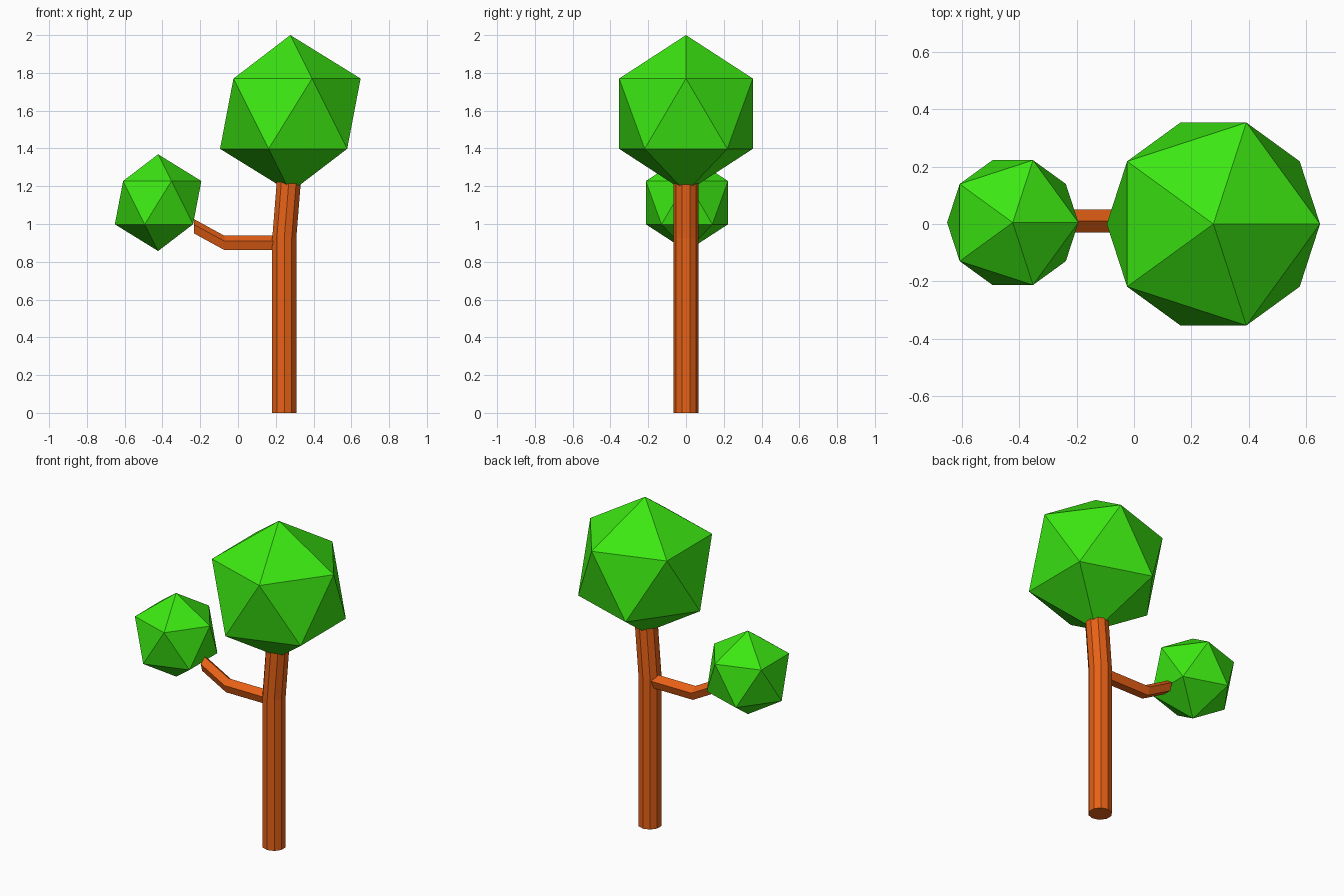
import bpy, bmesh, math
from mathutils import Vector

if "Cube" in bpy.data.objects:
    bpy.data.objects.remove(bpy.data.objects["Cube"])


def material(name, color):
    m = bpy.data.materials.new(name)
    m.diffuse_color = (*color, 1)
    m.use_nodes = True
    m.node_tree.nodes["Principled BSDF"].inputs["Base Color"].default_value = m.diffuse_color
    return m


bark = material("bark", (0.80, 0.12, 0.008))
leaf = material("leaf", (0.045, 0.80, 0.006))


def loft(name, path, section, mat):
    """Sweep a fixed, unrotated cross-section through the path points."""
    bm = bmesh.new()
    rings = [[bm.verts.new(Vector(p) + s) for s in section] for p in path]
    n = len(section)
    for a, b in zip(rings, rings[1:]):
        for i in range(n):
            j = (i + 1) % n
            bm.faces.new((a[i], a[j], b[j], b[i]))
    bm.faces.new(rings[0])
    bm.faces.new(rings[-1])
    bmesh.ops.recalc_face_normals(bm, faces=bm.faces)
    mesh = bpy.data.meshes.new(name)
    bm.to_mesh(mesh)
    bm.free()
    mesh.materials.append(mat)
    bpy.context.collection.objects.link(bpy.data.objects.new(name, mesh))


def polygon(sides, radius, u, v):
    """Regular polygon in the u/v plane with its first corner along u."""
    return [(u * math.cos(t) + v * math.sin(t)) * radius
            for t in (2 * math.pi * i / sides for i in range(sides))]


def foliage(name, center, radius):
    bpy.ops.mesh.primitive_ico_sphere_add(subdivisions=1, radius=radius, location=center)
    ob = bpy.context.object
    ob.name = name
    ob.data.materials.append(leaf)


X, Y, Z = Vector((1, 0, 0)), Vector((0, 1, 0)), Vector((0, 0, 1))

# Ten-sided trunk, leaning slightly above the branch
loft("trunk", [(0.245, 0, 0), (0.245, 0, 0.925), (0.271, 0, 1.25)],
     polygon(10, 0.067, Y, X), bark)

# Five-sided bent branch with its ridge on top
loft("branch", [(0.20, 0.011, 0.896), (-0.072, 0.011, 0.896), (-0.233, 0.011, 0.984)],
     polygon(5, 0.042, Z, Y), bark)

# Icosahedral leaf crowns
foliage("large_crown", (0.277, 0, 1.584), 0.416)
foliage("small_crown", (-0.423, 0.005, 1.113), 0.256)
